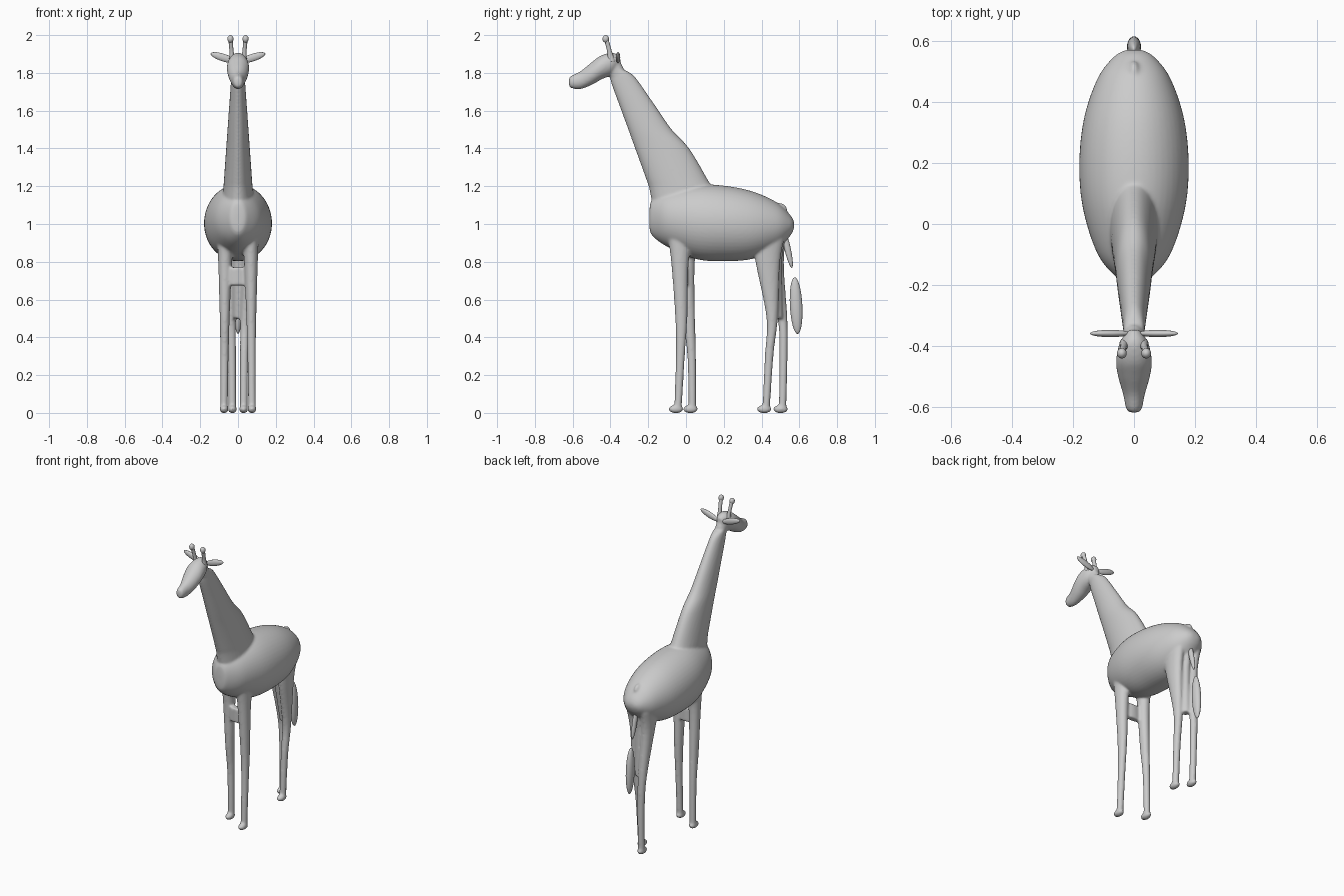
import bpy, bmesh, math
from mathutils import Vector, Matrix

if "Cube" in bpy.data.objects:
    bpy.data.objects.remove(bpy.data.objects["Cube"])

grey = bpy.data.materials.new("plain grey")
grey.diffuse_color = (0.6, 0.6, 0.6, 1)
grey.use_nodes = True
grey.node_tree.nodes["Principled BSDF"].inputs["Base Color"].default_value = grey.diffuse_color


def finish(name, bm):
    bmesh.ops.recalc_face_normals(bm, faces=bm.faces)
    me = bpy.data.meshes.new(name)
    bm.to_mesh(me)
    bm.free()
    me.materials.append(grey)
    me.shade_smooth()
    ob = bpy.data.objects.new(name, me)
    bpy.context.collection.objects.link(ob)
    return ob


def spline(rows, n=6):
    """Catmull-Rom interpolation of section rows."""
    rows = [Vector(r) for r in rows]
    last = len(rows) - 1
    for i in range(last):
        a, b, c, d = rows[max(i - 1, 0)], rows[i], rows[i + 1], rows[min(i + 2, last)]
        for k in range(n):
            t = k / n
            yield 0.5 * (2 * b + (c - a) * t + (2 * a - 5 * b + 4 * c - d) * t * t
                         + (3 * b - a - 3 * c + d) * t ** 3)
    yield rows[-1]


def loft(name, rows, upright=True, sides=32):
    """Skin ellipses (x, y, z, half width, half depth), level or facing front."""
    side = Vector((1, 0, 0))
    deep = Vector((0, 1, 0)) if upright else Vector((0, 0, 1))
    bm = bmesh.new()
    rings = []
    for x, y, z, w, d in spline(rows):
        angles = [2 * math.pi * i / sides for i in range(sides)]
        rings.append([bm.verts.new(Vector((x, y, z)) + side * w * math.cos(a) + deep * d * math.sin(a))
                      for a in angles])
    for p, q in zip(rings, rings[1:]):
        for i in range(sides):
            j = (i + 1) % sides
            bm.faces.new((p[i], p[j], q[j], q[i]))
    bm.faces.new(rings[0])
    bm.faces.new(rings[-1])
    return finish(name, bm)


def blob(name, centre, radii, axis="X", turn=0):
    """Ellipsoid turned in degrees about one axis."""
    bm = bmesh.new()
    place = (Matrix.Translation(centre) @ Matrix.Rotation(math.radians(turn), 4, axis)
             @ Matrix.Diagonal((*radii, 1)))
    bmesh.ops.create_uvsphere(bm, u_segments=24, v_segments=16, radius=1, matrix=place)
    return finish(name, bm)


parts = []

# Barrel of the body: y, bottom, top; width follows an ellipse
body = []
for y, lo, hi in [(-.194, .99, 1.06), (-.18, .94, 1.13), (-.1, .88, 1.175), (.05, .815, 1.208),
                  (.2, .803, 1.203), (.35, .815, 1.173), (.48, .868, 1.115), (.55, .935, 1.05), (.573, .98, 1.01)]:
    width = .18 * math.sqrt(1 - ((y - .19) / .387) ** 2)
    body.append((0, y, (lo + hi) / 2, width, (hi - lo) / 2))
parts.append(loft("body", body, False, 48))

# Neck: z, front edge, back edge; width tapers evenly
neck = [(0, (f + b) / 2, z, .074 - .071 * (z - 1.24), (b - f) / 2) for z, f, b in [
    (1.05, -.17, .14), (1.18, -.193, .14), (1.24, -.212, .112), (1.4, -.27, .017), (1.5, -.306, -.075),
    (1.62, -.35, -.158), (1.75, -.397, -.248), (1.79, -.4, -.282), (1.812, -.39, -.315)]]
parts.append(loft("neck", neck))
parts.append(blob("nape", (0, -.37, 1.81), (.034, .042, .08), "X", 20))

# Head from nose to crown: y, z, half width, half height
head = [(0, y, z, w, h) for y, z, w, h in [
    (-.62, 1.752, .01, .015), (-.61, 1.752, .025, .032), (-.56, 1.761, .036, .047), (-.5, 1.796, .053, .06),
    (-.45, 1.828, .059, .064), (-.39, 1.85, .047, .057), (-.348, 1.865, .018, .022)]]
parts.append(loft("head", head, False))

# Legs: y and half depth at shared heights; spread and width follow the height
heights = (.95, .8, .5, .3, .015)


def leg(name, side, hind, ys, depths):
    rows = []
    for z, y, d in zip(heights, ys, depths):
        x = .03 + .03 * z * z if hind else .074 - .007 * z
        rows.append((side * x, y, z, .02 + .026 * z * z, d))
    parts.append(loft(name + "_leg", rows, True, 20))
    x, y = rows[-1][:2]
    parts.append(blob(name + "_hoof", (x, y - .01, .02), (.024, .04, .022)))
    return rows


leg("front_right", 1, False, (-.03, -.032, -.025, -.03, -.043), (.07, .047, .032, .024, .02))
leg("front_left", -1, False, (.01, .006, .016, .03, .034), (.07, .041, .032, .023, .02))
hr = leg("hind_right", 1, True, (.44, .433, .456, .44, .424), (.09, .066, .03, .023, .02))
hl = leg("hind_left", -1, True, (.46, .468, .511, .516, .511), (.08, .05, .026, .022, .02))

# Webs of skin joining each pair of legs
web = [(Vector(a) + Vector(b)) / 2 for a, b in zip(hr, hl)][:3]
parts.append(loft("hind_web", web))
parts.append(loft("front_web", [(0, -.012, .77, .05, .024), (0, -.01, .675, .05, .022)]))
# Root of the tail
parts.append(blob("tail_root", (0, .508, 1.088), (.016, .032, .02), "X", -35))

# Fuse everything into one skin with soft joints
bpy.ops.object.select_all(action="DESELECT")
for ob in parts:
    ob.select_set(True)
bpy.context.view_layer.objects.active = parts[0]
bpy.ops.object.join()
skin = bpy.context.object
skin.name = "giraffe_body"
fuse = skin.modifiers.new("fuse", "REMESH")
fuse.mode = "VOXEL"
fuse.voxel_size = .007
soften = skin.modifiers.new("soften", "SMOOTH")
soften.factor = .5
soften.iterations = 8
for m in ("fuse", "soften"):
    bpy.ops.object.modifier_apply(modifier=m)
skin.data.shade_smooth()

# Horns with round tips, and leaf-shaped ears
for name, s in (("right", 1), ("left", -1)):
    loft("horn_" + name, [(s * .03, -.395, 1.86, .018, .022), (s * .034, -.404, 1.91, .011, .013),
                          (s * .04, -.424, 1.985, .012, .012)], True, 16)
    blob("horn_tip_" + name, (s * .04, -.425, 1.98), (.016, .017, .02))
    blob("ear_" + name, (s * .078, -.36, 1.881), (.07, .012, .02), "Y", -s * 18)

# Tail: hanging stub and separate tuft
blob("tail", (0, .535, .88), (.014, .017, .115), "X", 13)
blob("tail_tuft", (0, .583, .568), (.023, .033, .15), "X", 3)
